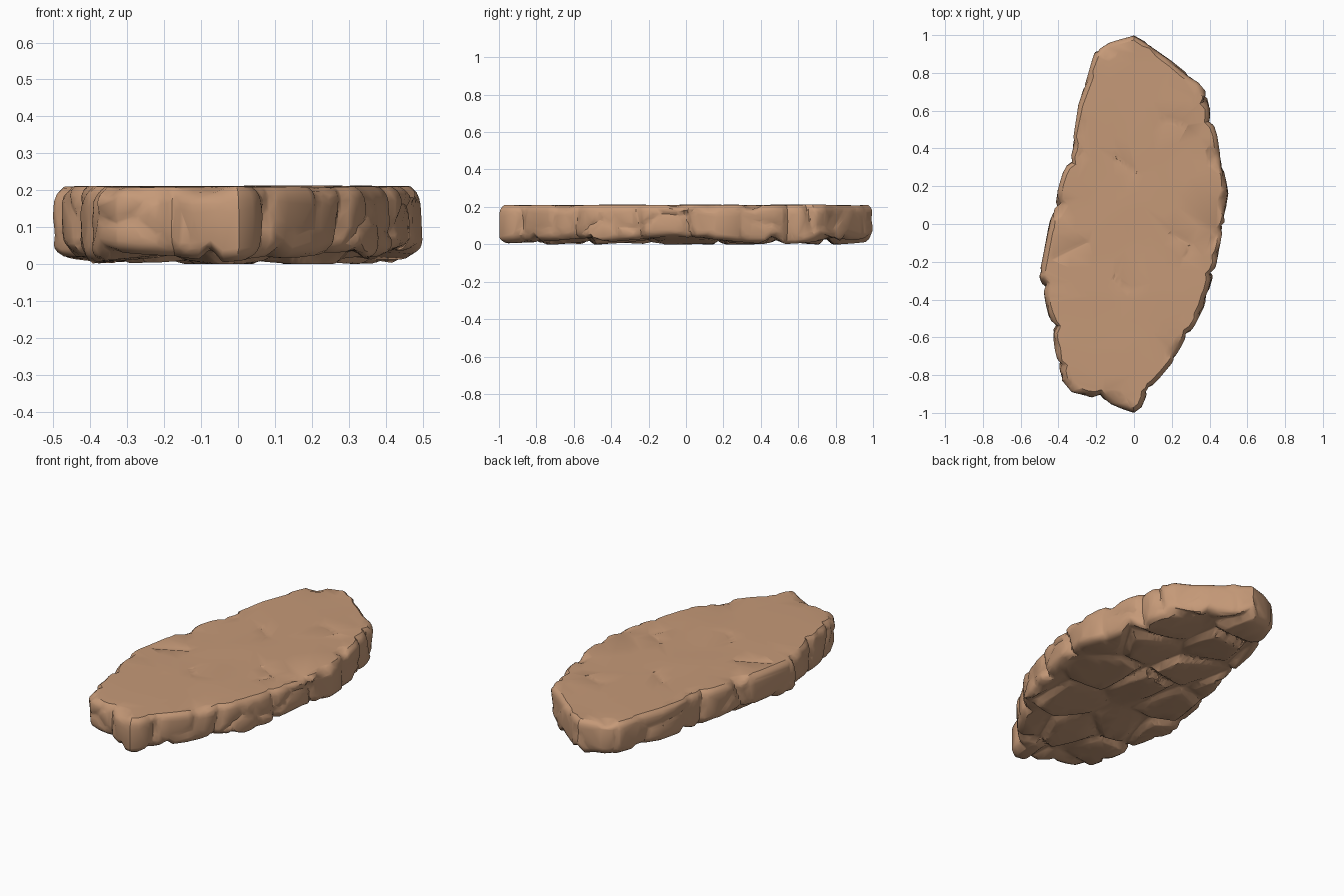
import bpy, bmesh, math, random
from mathutils import Vector, noise

random.seed(7)
cube = bpy.data.objects.get("Cube")
if cube:
    bpy.data.objects.remove(cube, do_unlink=True)

# Plan outline of the slab, clockwise from the back tip
OUTLINE = [Vector(p) for p in (
    (0, 1), (.06, .97), (.19, .87), (.34, .75), (.39, .69), (.41, .6),
    (.415, .55), (.44, .47), (.46, .35), (.49, .22), (.5, .16), (.49, .06),
    (.465, -.06), (.435, -.22), (.415, -.29), (.37, -.44), (.32, -.54),
    (.28, -.6), (.2, -.74), (.11, -.85), (.07, -.9), (.04, -.97), (0, -1),
    (-.06, -.98), (-.18, -.93), (-.33, -.89), (-.38, -.83), (-.41, -.73),
    (-.44, -.54), (-.48, -.37), (-.505, -.28), (-.48, -.16), (-.45, 0),
    (-.38, .27), (-.33, .4), (-.295, .63), (-.25, .77), (-.21, .91),
    (-.13, .96))]
# Clefts that split the rim into chunks
CLEFTS = [Vector(p) for p in (
    (.42, .55), (.48, 0), (.43, -.26), (.28, -.59), (.08, -.88),
    (-.19, -.93), (-.41, -.73), (-.44, -.54), (-.49, -.34), (-.42, .1),
    (-.35, .34), (.4, .68))]
# Hairline cracks on the top face
CRACKS = [(Vector(a), Vector(b)) for a, b in (
    ((.15, .56), (.27, .52)), ((.2, -.05), (.3, -.11)), ((.3, -.11), (.27, -.18)),
    ((-.1, -.28), (-.03, -.35)), ((-.42, -.18), (-.25, -.1)), ((-.1, .35), (0, .28)))]
SEGMENTS, SIDE_ROWS, DISC_ROWS = 400, 18, 44
HEIGHT = .215

# Centres and tilts of the broken plates on the underside
plates = []
for row in range(-3, 4):
    for col in range(-2, 3):
        seed = Vector((col * .29 + (row % 2) * .14, row * .32))
        seed += Vector((random.uniform(-.08, .08), random.uniform(-.09, .09)))
        a = random.uniform(0, math.tau)
        plates.append((seed, Vector((math.cos(a), math.sin(a))) * .11))


def smoothstep(width, d):
    t = min(max(d / width, 0), 1)
    return t * t * (3 - 2 * t)


def segment_distance(p, a, b):
    ab = b - a
    t = min(max((p - a).dot(ab) / ab.length_squared, 0), 1)
    return (p - a - ab * t).length


def resample(points, count):
    """Evenly spaced samples around a closed outline."""
    edges = list(zip(points, points[1:] + points[:1]))
    total = sum((b - a).length for a, b in edges)
    result, start, k = [], 0, 0
    for i in range(count):
        target = total * i / count
        while start + (edges[k][1] - edges[k][0]).length < target:
            start += (edges[k][1] - edges[k][0]).length
            k += 1
        a, b = edges[k]
        result.append(a.lerp(b, (target - start) / (b - a).length))
    return result


def top_z(p, reach):
    z = HEIGHT - .005 + .004 * noise.noise(Vector((p.x * 4, p.y * 4, 3)))
    crack = min(segment_distance(p, a, b) for a, b in CRACKS)
    z -= .006 * (1 - smoothstep(.02, crack))
    # Chipped spots along the rim
    chip = noise.noise(Vector((p.x * 7, p.y * 7, 9)))
    return z - .06 * max(0, chip - .2) * smoothstep(.12, reach - .88)


def bottom_z(p, reach):
    ranked = sorted(((p - s).length, i) for i, (s, t) in enumerate(plates))
    (d1, i), (d2, _) = ranked[:2]
    seed, tilt = plates[i]
    gap = d2 - d1
    z = .012 + tilt.dot(p - seed) * smoothstep(.08, gap)
    z += .022 * (1 - smoothstep(.075, gap)) + .005 * reach ** 4
    return max(z + .003 * noise.noise(Vector((p.x * 9, p.y * 9, 0))), 0)


rim = resample(OUTLINE, SEGMENTS)
normals = []
for i in range(SEGMENTS):
    d = (rim[(i + 4) % SEGMENTS] - rim[i - 4]).normalized()
    normals.append(Vector((-d.y, d.x)))


def side_point(i, v):
    """Point on the side wall; v runs from the bottom edge to the top edge."""
    p, h = rim[i], 2 * v - 1
    cleft = min((p - c - Vector((0, .03 * h * math.sin(k * 5)))).length
                for k, c in enumerate(CLEFTS))
    inset = .024 * h ** 6 if h > 0 else .034 * h ** 6
    inset += .02 * max(0, 1 - cleft / .03) + .006 * max(0, 1 - cleft / .08)
    # Flat tilted facets parted by shallow seams
    q = Vector((p.x * 4, p.y * 4, v * .9))
    dist, centres = noise.voronoi(q)
    gap = dist[1] - dist[0]
    tilt = noise.noise_vector(centres[0] * 3.7)
    inset += .03 * tilt.dot(q - centres[0]) * smoothstep(.25, gap)
    inset += .008 * (1 - smoothstep(.18, gap))
    xy = p - normals[i] * max(inset, 0)
    z = bottom_z(xy, 1) * (1 - v) + top_z(xy, 1) * v
    return Vector((xy.x, xy.y, z))


# Build rings from the underside centre, up the side, to the top centre
bm = bmesh.new()
side = [[side_point(i, r / SIDE_ROWS) for i in range(SEGMENTS)]
        for r in range(SIDE_ROWS + 1)]


def disc_ring(edge, t, height):
    ring = []
    for e in edge:
        xy = e.xy * t
        ring.append((xy.x, xy.y, height(xy, t)))
    return ring


steps = [k / DISC_ROWS for k in range(1, DISC_ROWS)]
rings = [disc_ring(side[0], t, bottom_z) for t in steps] + side
rings += [disc_ring(side[-1], t, top_z) for t in reversed(steps)]
verts = [[bm.verts.new(co) for co in ring] for ring in rings]
for a, b in zip(verts, verts[1:]):
    for i in range(SEGMENTS):
        j = (i + 1) % SEGMENTS
        bm.faces.new((a[i], a[j], b[j], b[i]))
for ring, height in ((verts[0], bottom_z), (verts[-1], top_z)):
    centre = bm.verts.new((0, 0, height(Vector((0, 0)), 0)))
    for i in range(SEGMENTS):
        bm.faces.new((ring[i], ring[(i + 1) % SEGMENTS], centre))

bmesh.ops.recalc_face_normals(bm, faces=bm.faces)
mesh = bpy.data.meshes.new("rock_slab")
bm.to_mesh(mesh)
bm.free()
slab = bpy.data.objects.new("rock_slab", mesh)
bpy.context.collection.objects.link(slab)

# Sandstone colour
stone = bpy.data.materials.new("tan_sandstone")
stone.use_nodes = True
colour = (.56, .32, .187, 1)
stone.diffuse_color = colour
shader = next(n for n in stone.node_tree.nodes if n.type == 'BSDF_PRINCIPLED')
shader.inputs["Base Color"].default_value = colour
mesh.materials.append(stone)

# Reduce to chiselled facets and shade
for o in bpy.context.selected_objects:
    o.select_set(False)
slab.select_set(True)
bpy.context.view_layer.objects.active = slab
facets = slab.modifiers.new("facets", 'DECIMATE')
facets.ratio = .09
bpy.ops.object.modifier_apply(modifier=facets.name)
bpy.ops.object.shade_smooth_by_angle(angle=math.radians(32))
